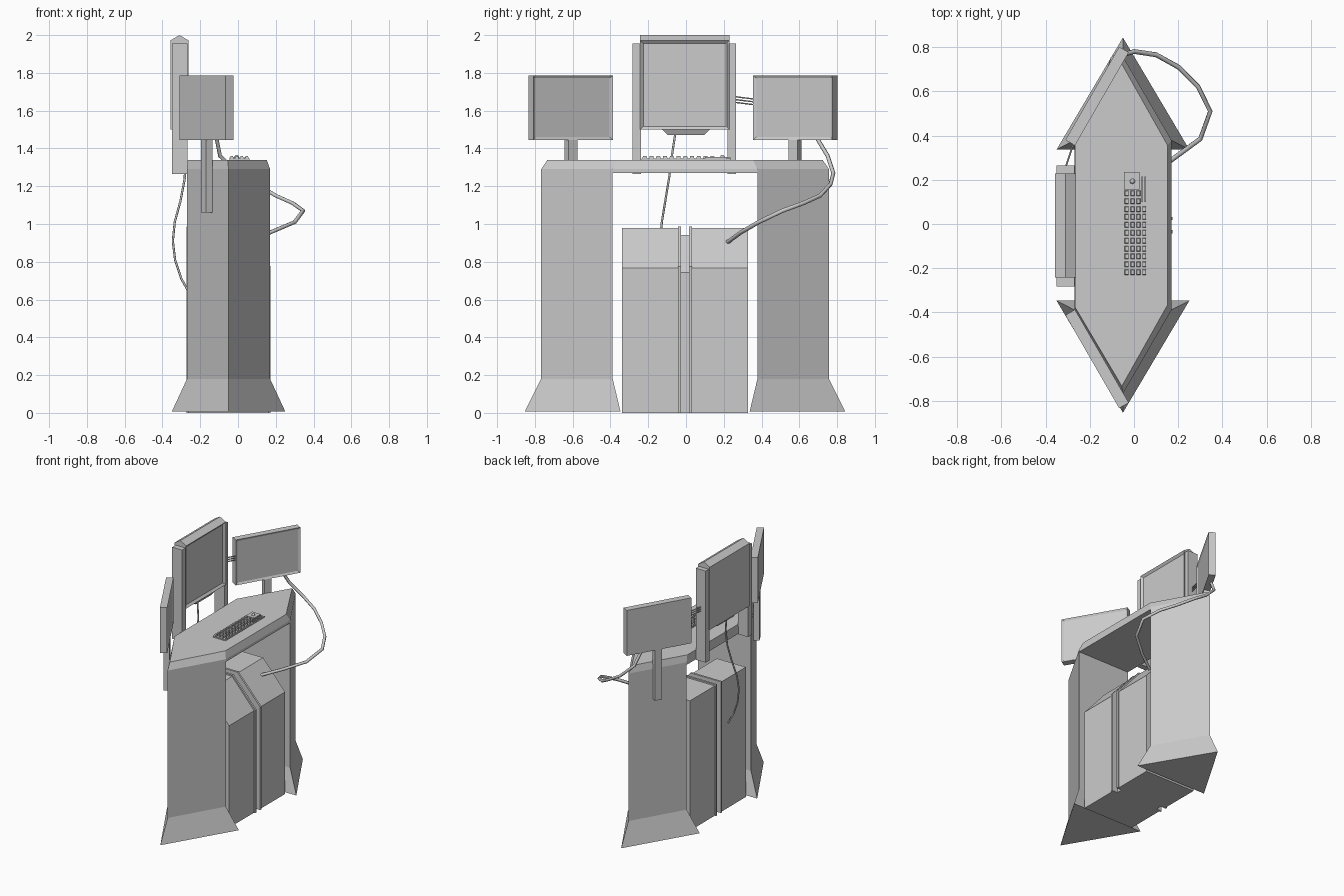
import bpy, bmesh, math
from mathutils import Matrix, Vector

if "Cube" in bpy.data.objects:
    bpy.data.objects.remove(bpy.data.objects["Cube"])

YC = -0.005  # mirror plane of the console


def finish(name, bm, matrix=None):
    bmesh.ops.recalc_face_normals(bm, faces=bm.faces[:])
    if matrix is not None:
        bmesh.ops.transform(bm, matrix=matrix, verts=bm.verts[:])
    me = bpy.data.meshes.new(name)
    bm.to_mesh(me)
    bm.free()
    ob = bpy.data.objects.new(name, me)
    bpy.context.collection.objects.link(ob)
    return ob


def loft(name, rings, screen=None, matrix=None):
    """Skin equal-length rings; screen=(border, depth) recesses the +x face."""
    bm = bmesh.new()
    vs = [[bm.verts.new(p) for p in r] for r in rings]
    n = len(rings[0])
    for a, b in zip(vs, vs[1:]):
        for i in range(n):
            j = (i + 1) % n
            bm.faces.new((a[i], a[j], b[j], b[i]))
    bm.faces.new(vs[0])
    bm.faces.new(vs[-1])
    bmesh.ops.recalc_face_normals(bm, faces=bm.faces[:])
    if screen:
        f = max(bm.faces, key=lambda q: q.normal.x)
        nrm = f.normal.copy()
        bmesh.ops.inset_region(bm, faces=[f], thickness=screen[0])
        bmesh.ops.translate(bm, verts=f.verts[:], vec=-nrm * screen[1])
    return finish(name, bm, matrix)


def prism(name, prof, y0, y1, **kw):
    """Extrude an xz profile along y."""
    return loft(name, [[(x, y, z) for x, z in prof] for y in (y0, y1)], **kw)


def box(name, x0, x1, y0, y1, z0, z1, **kw):
    return prism(name, [(x0, z0), (x1, z0), (x1, z1), (x0, z1)], y0, y1, **kw)


def cable(name, pts, r):
    cu = bpy.data.curves.new(name, 'CURVE')
    cu.dimensions = '3D'
    cu.bevel_depth = r
    cu.bevel_resolution = 1
    cu.use_fill_caps = True
    sp = cu.splines.new('POLY')
    sp.points.add(len(pts) - 1)
    for p, co in zip(sp.points, pts):
        p.co = (*co, 1)
    ob = bpy.data.objects.new(name, cu)
    bpy.context.collection.objects.link(ob)


# Flared wedge pillars
for s, side in ((-1, "front"), (1, "back")):
    def tri(hx, inner, tip, z):
        return [(-0.05 + hx, YC + s * inner, z), (-0.05, YC + s * tip, z),
                (-0.05 - hx, YC + s * inner, z)]
    loft(side + "_pillar", [tri(0.30, 0.342, 0.848, 0.008),
                            tri(0.22, 0.383, 0.762, 0.18),
                            tri(0.22, 0.383, 0.762, 1.28)])


# Six-sided desk top with sloping rim
def hexagon(xr, yr, xt, yt, xl, yl, z):
    half = [(xr, yr), (xt, yt), (xl, yl)]
    return [(x, YC + y, z) for x, y in half] + \
           [(x, YC - y, z) for x, y in reversed(half)]


loft("desk_top", [hexagon(0.17, 0.383, -0.05, 0.762, -0.27, 0.383, 1.27),
                  hexagon(0.17, 0.383, -0.05, 0.762, -0.27, 0.383, 1.29),
                  hexagon(0.152, 0.36, -0.055, 0.728, -0.267, 0.37, 1.34)])


# Twin cabinets, fins and the recessed centre strip
def cabinet(o):
    return [(-0.262 - o, 0), (0.163 + o, 0), (0.163 + o, 0.768 + o * 0.7),
            (-0.02 + o * 0.3, 0.978 + o), (-0.262 - o, 0.978 + o)]


prism("left_cabinet", cabinet(0), -0.339, -0.042)
prism("right_cabinet", cabinet(0), 0.032, 0.328)
prism("centre_strip", cabinet(-0.035), -0.045, 0.035)
prism("left_fin", cabinet(0.01), -0.042, -0.027)
prism("right_fin", cabinet(0.01), 0.017, 0.032)

# Main monitor with ridged top, side posts and lower lip
prism("main_monitor", [(-0.262, 1.5), (-0.262, 1.972), (-0.31, 2.0),
                       (-0.358, 1.972), (-0.358, 1.5)],
      -0.243, 0.229, screen=(0.024, 0.014))
for s, side in ((-1, "front"), (1, "back")):
    ya, yb = sorted((-0.009 + s * 0.23, -0.009 + s * 0.274))
    box(side + "_monitor_post", -0.35, -0.268, ya, yb, 1.265, 1.955)
loft("monitor_lip", [[(-0.34, -0.127, 1.5), (-0.27, -0.127, 1.5),
                      (-0.27, 0.127, 1.5), (-0.34, 0.127, 1.5)],
                     [(-0.33, -0.095, 1.47), (-0.285, -0.095, 1.47),
                      (-0.285, 0.095, 1.47), (-0.33, 0.095, 1.47)]])

# Angled side monitors on stems bolted to the rear pillar faces
for s, side in ((-1, "front"), (1, "back")):
    m = Matrix.Translation((-0.167, -0.016 + s * 0.594, 0)) @ \
        Matrix.Rotation(math.radians(-30 * s), 4, 'Z')
    box(side + "_side_monitor", -0.025, 0.025, -0.243, 0.243, 1.445, 1.787,
        screen=(0.021, 0.008), matrix=m)
    box(side + "_monitor_stem", -0.018, 0.022, -0.027, 0.027, 1.062, 1.45, matrix=m)

# Keyboard: plate, control block, trackball, slider bars and keys
box("keyboard_plate", -0.045, 0.06, -0.235, 0.235, 1.335, 1.346)
box("control_block", -0.045, 0.025, 0.157, 0.235, 1.34, 1.353)
box("slider_bar", 0.035, 0.041, 0.1, 0.215, 1.34, 1.356)
box("slider_bar_outer", 0.048, 0.055, 0.1, 0.215, 1.34, 1.354)
bm = bmesh.new()
bmesh.ops.create_uvsphere(bm, u_segments=10, v_segments=6, radius=0.012,
                          matrix=Matrix.Translation((-0.007, 0.193, 1.354)))
finish("trackball", bm)
bm = bmesh.new()
for r in range(11):
    for c in range(4):
        y = -0.218 + r * 0.0357
        if c == 3 and y > 0.09:
            continue
        res = bmesh.ops.create_cube(bm, size=1, matrix=Matrix.Translation(
            (-0.033 + c * 0.0265, y, 1.35)) @ Matrix.Diagonal((0.019, 0.027, 0.018, 1)))
        for v in res["verts"]:  # taper the key caps
            if v.co.z > 1.35:
                mid = Vector((-0.033 + c * 0.0265, y, v.co.z))
                v.co = mid + (v.co - mid) * 0.75
finish("keys", bm)

# Cables
cable("rear_cable", [(-0.3, -0.055, 1.49), (-0.278, -0.075, 1.36), (-0.282, -0.09, 1.24),
                     (-0.305, -0.11, 1.12), (-0.335, -0.128, 1.01), (-0.345, -0.137, 0.91),
                     (-0.333, -0.138, 0.81), (-0.3, -0.135, 0.71), (-0.255, -0.13, 0.63)], 0.006)
cable("side_cable", [(-0.115, 0.69, 1.46), (-0.095, 0.75, 1.36), (0.0, 0.78, 1.27),
                     (0.1, 0.765, 1.21), (0.2, 0.71, 1.15), (0.29, 0.62, 1.11),
                     (0.345, 0.51, 1.07), (0.3, 0.385, 1.01), (0.17, 0.29, 0.955),
                     (0.03, 0.215, 0.9)], 0.011)
for i in range(3):
    z = 1.633 + i * 0.015
    cable("link_wire_%d" % (i + 1), [(-0.31, 0.255, z + 0.012), (-0.295, 0.3, z + 0.006),
                                     (-0.27, 0.375, z - 0.003)], 0.004)
